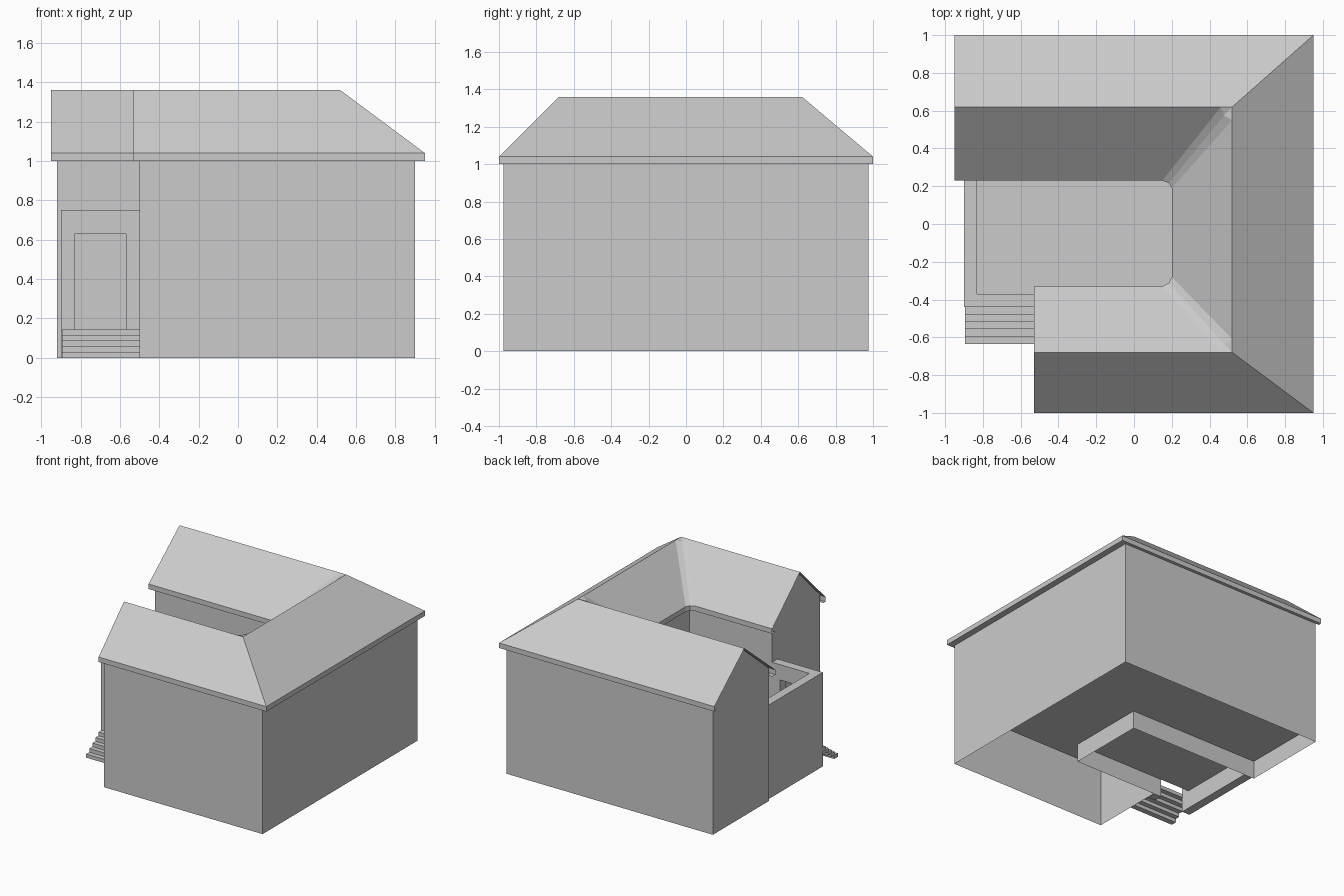
import bpy

if "Cube" in bpy.data.objects:
    bpy.data.objects.remove(bpy.data.objects["Cube"])


def mesh(name, verts, faces):
    me = bpy.data.meshes.new(name)
    me.from_pydata(verts, [], faces)
    me.update()
    ob = bpy.data.objects.new(name, me)
    bpy.context.collection.objects.link(ob)
    return ob


def polys(name, faces):
    """Object from a list of separate polygons."""
    verts, idx = [], []
    for f in faces:
        idx.append(tuple(range(len(verts), len(verts) + len(f))))
        verts += f
    return mesh(name, verts, idx)


def band(name, path, z0, z1):
    """Vertical sheet along a plan path."""
    return polys(name, [[(*a, z0), (*b, z0), (*b, z1), (*a, z1)]
                        for a, b in zip(path, path[1:])])


def box(name, x0, x1, y0, y1, z0, z1):
    v = [(x, y, z) for z in (z0, z1) for x, y in ((x0, y0), (x1, y0), (x1, y1), (x0, y1))]
    f = [(3, 2, 1, 0), (4, 5, 6, 7)] + [(i, (i + 1) % 4, (i + 1) % 4 + 4, i + 4) for i in range(4)]
    return mesh(name, v, f)


def at(p, z):
    return (p[0], p[1], z)


EAVE, DROP, RIDGE, FLOOR = 1.04, 1.0, 1.36, 0.145

# Walls: outer and courtyard faces of the U-shaped house
outer = [(-.5, -.975), (.9, -.975), (.9, .975), (-.92, .975)]
inner = [(-.92, .27), (.23, .27), (.23, -.37), (-.5, -.37)]
band("outer_walls", outer, 0, 1.058)
band("courtyard_walls", inner, 0, 1.066)

# Gable end walls
for name, x, ya, yr, yb in (("back_gable", -.92, .975, .62, .27),
                            ("front_gable", -.5, -.37, -.68, -.975)):
    polys(name, [[(x, ya, 0), (x, ya, 1.06), (x, yr, RIDGE - .006),
                  (x, yb, 1.06), (x, yb, 0)]])

# Raised floor
polys("floor", [
    [(-.92, .27, FLOOR), (.9, .27, FLOOR), (.9, .975, FLOOR), (-.92, .975, FLOOR)],
    [(-.9, -.37, FLOOR), (.9, -.37, FLOOR), (.9, .27, FLOOR), (-.9, .27, FLOOR)],
    [(-.5, -.53, FLOOR), (.9, -.53, FLOOR), (.9, -.37, FLOOR), (-.5, -.37, FLOOR)]])

# Roof slopes: outer three with hips, inner three with trimmed valleys
e_out = [(-.53, -1), (.95, -1), (.95, 1), (-.95, 1)]
ridge = [(-.53, -.68), (.52, -.68), (.52, .62), (-.95, .62)]
slopes = [[at(e_out[i], EAVE), at(e_out[i + 1], EAVE), at(ridge[i + 1], RIDGE), at(ridge[i], RIDGE)]
          for i in range(3)]
in_low = [((-.95, .23), (.15, .23)), ((.2, .19), (.2, -.28)), ((.15, -.33), (-.53, -.33))]
in_top = [((-.95, .62), (.46, .62)), ((.52, .55), (.52, -.61)), ((.46, -.68), (-.53, -.68))]
for (a, b), (c, d) in zip(in_low, in_top):
    slopes.append([at(a, EAVE), at(b, EAVE), at(d, RIDGE), at(c, RIDGE)])
polys("roof_slopes", slopes)

# Valley strips between the inner slopes
for name, low, top, mid_l, mid_t, corner in (
        ("back_valley", (in_low[0][1], in_low[1][0]), (in_top[0][1], in_top[1][0]),
         (.185, .217), (.477, .575), ridge[2]),
        ("front_valley", (in_low[1][1], in_low[2][0]), (in_top[1][1], in_top[2][0]),
         (.185, -.312), (.477, -.635), ridge[1])):
    v = [at(low[0], EAVE), at(mid_l, EAVE), at(low[1], EAVE),
         at(top[0], RIDGE), at(mid_t, RIDGE - .015), at(top[1], RIDGE), at(corner, RIDGE)]
    mesh(name, v, [(0, 1, 4, 3), (1, 2, 5, 4), (3, 4, 6), (4, 5, 6)])

# Fascias and soffits
e_in = [(-.95, .23), (.15, .23), (.185, .217), (.2, .19),
        (.2, -.28), (.185, -.312), (.15, -.33), (-.53, -.33)]
band("outer_fascia", e_out, DROP, EAVE)
band("courtyard_fascia", e_in, DROP, EAVE)
w_out = [(-.53, -.975), (.9, -.975), (.9, .975), (-.95, .975)]
w_in = [(-.95, .27), (.23, .27), (.23, -.37), (-.53, -.37)]
e_sq = [(-.95, .23), (.2, .23), (.2, -.33), (-.53, -.33)]
for name, e, w in (("outer_soffit", e_out, w_out), ("courtyard_soffit", e_sq, w_in)):
    polys(name, [[at(e[i], DROP), at(e[i + 1], DROP), at(w[i + 1], DROP), at(w[i], DROP)]
                 for i in range(3)])

# Courtyard entrance wall: one U-outline front with a doorway, plus side wall
prof = [(-.9, 0), (-.83, 0), (-.83, .628), (-.57, .628), (-.57, 0), (-.5, 0), (-.5, .75), (-.9, .75)]
n = len(prof)
mesh("entrance_wall", [(x, y, z) for y in (-.44, -.37) for x, z in prof],
     [tuple(range(n)), tuple(range(2 * n - 1, n - 1, -1))]
     + [(i, i + n, (i + 1) % n + n, (i + 1) % n) for i in range(n)])
box("courtyard_side_wall", -.9, -.83, -.37, .27, 0, .75)

# Entrance steps
for i in range(5):
    y = -.635 + .039 * i
    box("step", -.895, -.5, y, y + .045, .029 * i, .029 * (i + 1))
